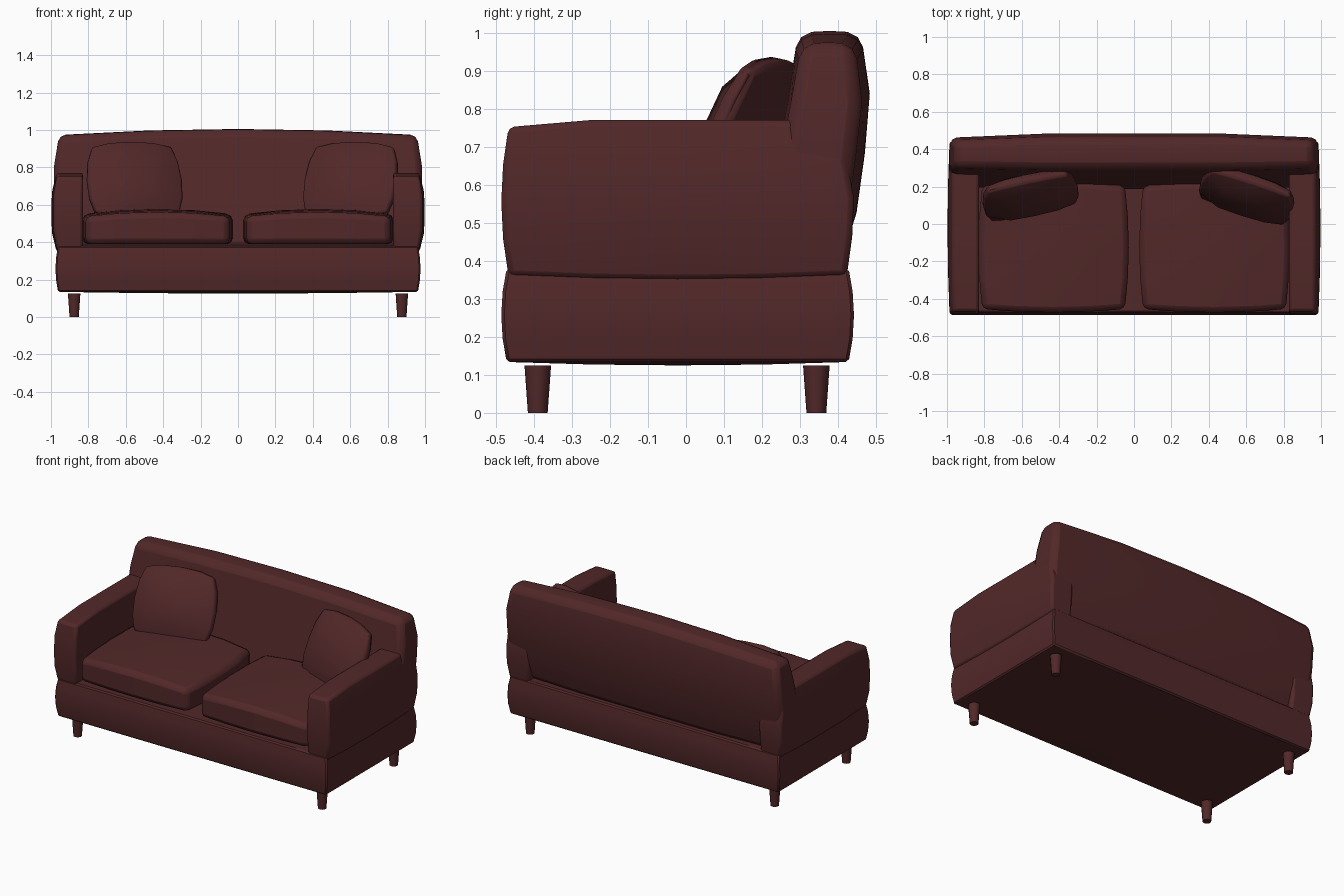
import bpy, bmesh, math
from mathutils import Matrix

if "Cube" in bpy.data.objects:
    bpy.data.objects.remove(bpy.data.objects["Cube"])

mat = bpy.data.materials.new("dark maroon")
mat.diffuse_color = (0.085, 0.021, 0.022, 1)
mat.use_nodes = True
mat.node_tree.nodes["Principled BSDF"].inputs["Base Color"].default_value = mat.diffuse_color


def lerp(points, t):
    """Piecewise linear lookup through (key, value) pairs."""
    for (a, p), (b, q) in zip(points, points[1:]):
        if t <= b:
            return p + (q - p) * max(0, (t - a) / (b - a))
    return points[-1][1]


def finish(obj, angle=35):
    obj.data.materials.append(mat)
    bpy.ops.object.select_all(action='DESELECT')
    obj.select_set(True)
    bpy.context.view_layer.objects.active = obj
    bpy.ops.object.shade_smooth_by_angle(angle=math.radians(angle))


def soft_box(name, shape, bevel, cuts=3, segments=2, matrix=None):
    """Subdivided cube (-1..1) reshaped by a function, with rounded edges."""
    bm = bmesh.new()
    bmesh.ops.create_cube(bm, size=2)
    bmesh.ops.subdivide_edges(bm, edges=bm.edges[:], cuts=cuts, use_grid_fill=True)
    for v in bm.verts:
        v.co = shape(*v.co)
    if matrix:
        bm.transform(matrix)
    bmesh.ops.recalc_face_normals(bm, faces=bm.faces[:])
    me = bpy.data.meshes.new(name)
    bm.to_mesh(me)
    bm.free()
    obj = bpy.data.objects.new(name, me)
    bpy.context.collection.objects.link(obj)
    if bevel:
        mod = obj.modifiers.new("rounded_edges", 'BEVEL')
        mod.width = bevel
        mod.segments = segments
        mod.limit_method = 'ANGLE'
        mod.angle_limit = math.radians(50)
    finish(obj)
    return obj


# Base frame
def base_shape(u, v, w):
    x = u * (0.962 + 0.014 * (1 - w * w))
    y = -0.022 + v * (0.45 + 0.014 * (1 - w * w))
    z = 0.257 + 0.123 * w
    if w < 0:
        z += w * 0.009 * (1 - max(u * u, v * v))
    return x, y, z


soft_box("base", base_shape, 0.008, segments=1)


# Leaning backrest, crowned along its length
front_line = [(0.37, 0.18), (0.55, 0.212), (0.92, 0.285), (1.0, 0.295)]
rear_line = [(0.37, 0.40), (0.5, 0.445), (0.8, 0.487), (0.94, 0.475), (1.0, 0.46)]
side_line = [(0.37, 0.965), (0.7, 0.988), (0.8, 0.985), (1.0, 0.952)]


def back_shape(u, v, w):
    z = 0.37 + (w + 1) / 2 * (0.595 + 0.032 * (1 - u * u))
    front = lerp(front_line, z) + 0.012 * u ** 4
    rear = lerp(rear_line, z) - 0.024 * u ** 4
    y = front + (rear - front) * (v + 1) / 2
    if w > 0.9:
        z += 0.008 * (1 - v * v)
    return u * lerp(side_line, z), y, z


soft_box("backrest", back_shape, 0.035)


# Arms with bulging outer sides and sloping top fronts
def arm_shape(side):
    def shape(u, v, w):
        outer = 0.97 + 0.027 * (1 - w ** 4) * (1 - 0.4 * v * v)
        x = 0.828 + (outer - 0.828) * (u + 1) / 2
        top = lerp([(-1, 0.752), (-0.5, 0.771), (1, 0.771)], v)
        low = 0.36 - 0.012 * (1 - v * v)
        z = low + (top - low) * (w + 1) / 2
        y = -0.022 + v * (0.445 + 0.019 * (1 - w * w))
        if v > 0.9 and w > 0.4:
            y -= 0.03 * w
        return side * x, y, z
    return shape


# Seat cushions, domed with bowed edges
def seat_shape(side):
    def shape(u, v, w):
        x = 0.43 + u * (0.382 + 0.02 * (1 - v * v))
        y = -0.125 + v * (0.33 + 0.018 * (1 - u * u))
        z = 0.468 + 0.078 * w
        if w > 0:
            z += w * (0.03 * (1 - u * u) * (1 - 0.3 * v * v) + 0.008 * v)
        return side * x, y, z
    return shape


# Scatter pillows, thin at the rim and leaning back
def pillow_shape(u, v, w):
    squeeze = 1 - 0.14 * u * u * w * w
    x = 0.258 * u * squeeze * (1 - 0.03 * w)
    z = 0.222 * w * squeeze
    y = v * (0.022 + 0.058 * (1 - u ** 4) * (1 - w ** 4))
    return x, y, z


for side, label in ((-1, "left"), (1, "right")):
    soft_box(label + "_arm", arm_shape(side), 0.016)
    soft_box(label + "_seat_cushion", seat_shape(side), 0.03)
    turn, px = (12, -0.555) if side < 0 else (-18, 0.605)
    place = (Matrix.Translation((px, 0.155, 0.728))
             @ Matrix.Rotation(math.radians(turn), 4, 'Z')
             @ Matrix.Rotation(math.radians(-24), 4, 'X'))
    soft_box(label + "_pillow", pillow_shape, 0.02, matrix=place)

    # Tapered legs
    for y, end in ((-0.39, "front"), (0.343, "rear")):
        bpy.ops.mesh.primitive_cone_add(vertices=10, radius1=0.026, radius2=0.035,
                                        depth=0.125, location=(side * 0.876, y, 0.0625))
        leg = bpy.context.object
        leg.name = f"{label}_{end}_leg"
        finish(leg, 40)
